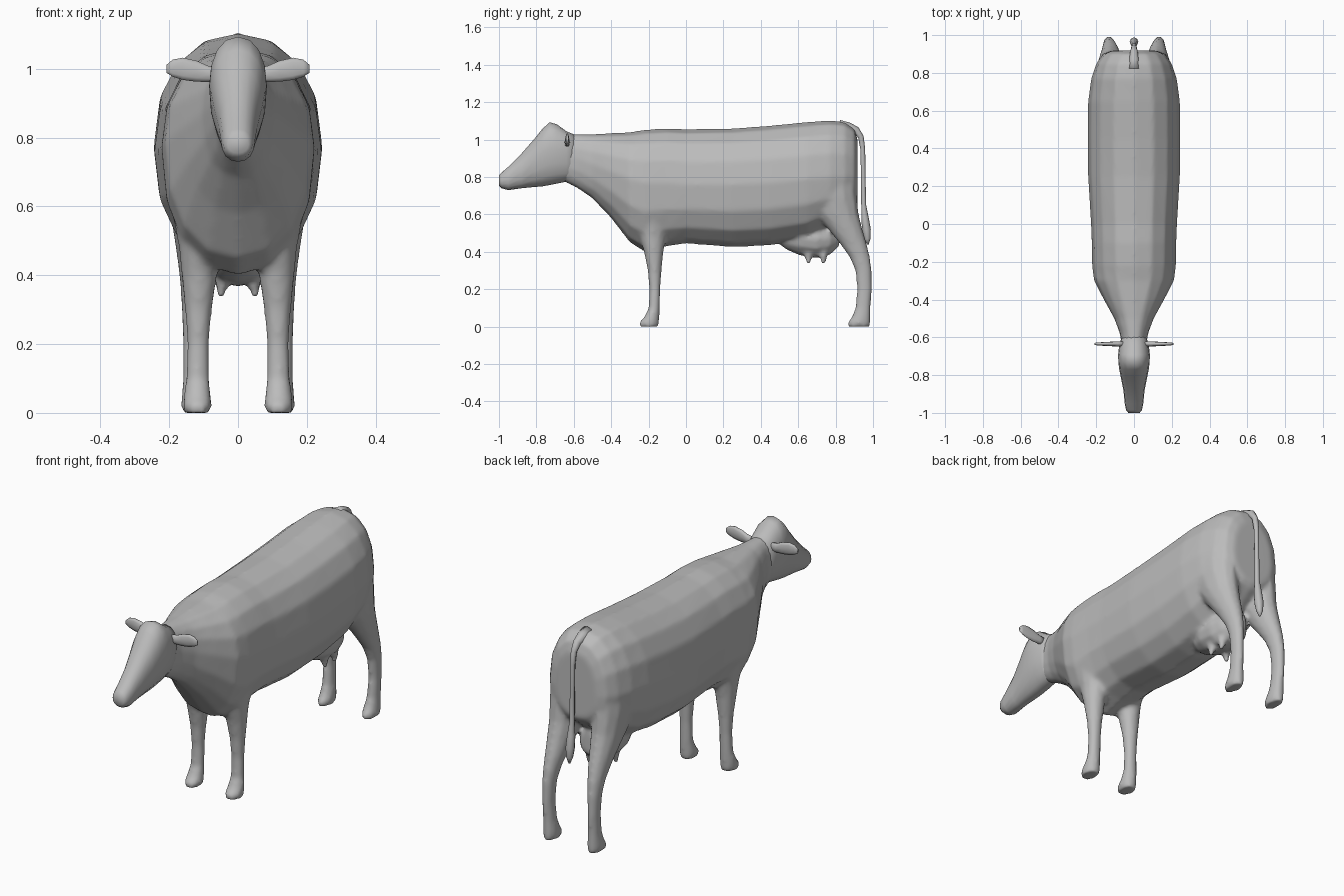
import bpy, bmesh, math
from mathutils import Vector

cube = bpy.data.objects.get("Cube")
if cube:
    bpy.data.objects.remove(cube, do_unlink=True)

hide = bpy.data.materials.new("plain grey hide")
hide.use_nodes = True
GREY = (0.5, 0.5, 0.5, 1)
hide.diffuse_color = GREY
hide.node_tree.nodes["Principled BSDF"].inputs["Base Color"].default_value = GREY


def loft(bm, rings):
    """Skin closed rings of points and cap both ends."""
    loops = [[bm.verts.new(p) for p in ring] for ring in rings]
    n = len(loops[0])
    for a, b in zip(loops, loops[1:]):
        for i in range(n):
            j = (i + 1) % n
            bm.faces.new((a[i], a[j], b[j], b[i]))
    bm.faces.new(loops[0])
    bm.faces.new(loops[-1])


def angles(n):
    return [2 * math.pi * i / n for i in range(n)]


def power(v, e):
    return math.copysign(abs(v) ** e, v)


def ring_y(y, low, high, width, mid, n=16, e=0.9):
    """Egg-shaped upright ring, widest at height mid."""
    pts = []
    for a in angles(n):
        s = power(math.sin(a), e)
        pts.append((width * power(math.cos(a), e), y,
                    mid + s * ((high - mid) if s > 0 else (mid - low))))
    return pts


def ring_z(z, y0, y1, x0, x1, side, n=12):
    """Level ring for a leg."""
    return [(side * ((x0 + x1) / 2 + (x1 - x0) / 2 * math.cos(a)),
             (y0 + y1) / 2 + (y1 - y0) / 2 * math.sin(a), z) for a in angles(n)]


def tube(bm, path, n=8):
    """Round tube through (point, radius) pairs in the x = constant plane."""
    rings = []
    for i, (p, r) in enumerate(path):
        a, b = path[max(i - 1, 0)][0], path[min(i + 1, len(path) - 1)][0]
        t = (Vector(b) - Vector(a)).normalized()
        u = Vector((1, 0, 0))
        v = t.cross(u)
        rings.append([Vector(p) + r * (u * math.cos(k) + v * math.sin(k)) for k in angles(n)])
    loft(bm, rings)


def finish(name, bm):
    bmesh.ops.recalc_face_normals(bm, faces=bm.faces)
    mesh = bpy.data.meshes.new(name)
    bm.to_mesh(mesh)
    bm.free()
    mesh.materials.append(hide)
    mesh.shade_smooth()
    obj = bpy.data.objects.new(name, mesh)
    bpy.context.collection.objects.link(obj)
    return obj


# Torso and neck: y, low, high, half width, widest height
bm = bmesh.new()
TORSO = [(-.68, .79, 1.03, .06, .92), (-.58, .74, 1.03, .075, .9),
         (-.5, .685, 1.03, .105, .87), (-.4, .58, 1.035, .16, .83),
         (-.3, .45, 1.04, .212, .79), (-.22, .4, 1.053, .222, .77),
         (-.1, .43, 1.06, .224, .77), (0, .445, 1.055, .228, .76),
         (.25, .425, 1.06, .243, .76), (.45, .435, 1.075, .245, .77),
         (.65, .47, 1.095, .243, .79), (.77, .53, 1.103, .227, .8),
         (.85, .59, 1.095, .2, .8), (.9, .63, 1.06, .165, .8), (.918, .66, 1.0, .12, .8)]
loft(bm, [ring_y(*s) for s in TORSO])

# Legs: height, back-to-front extent, inner and outer x
FRONT_LEG = [(.72, -.28, -.06, .06, .2), (.6, -.27, -.08, .05, .195),
             (.48, -.25, -.105, .05, .172), (.4, -.225, -.12, .06, .165),
             (.3, -.205, -.13, .075, .155), (.2, -.197, -.137, .084, .148),
             (.1, -.2, -.14, .083, .152), (.05, -.225, -.142, .078, .158),
             (.025, -.25, -.143, .075, .16), (0, -.25, -.145, .08, .158)]
HIND_LEG = [(.85, .6, .9, .04, .215), (.7, .63, .915, .035, .212),
            (.6, .69, .925, .045, .2), (.52, .76, .945, .06, .188),
            (.44, .825, .968, .075, .176), (.37, .875, .985, .09, .168),
            (.3, .905, .993, .1, .164), (.2, .915, .994, .105, .16),
            (.1, .905, .988, .1, .16), (.05, .885, .987, .094, .164),
            (.025, .865, .987, .092, .166), (0, .865, .985, .096, .163)]
for side in (1, -1):
    for leg in (FRONT_LEG, HIND_LEG):
        loft(bm, [ring_z(*s, side) for s in leg])

# Udder and teats
loft(bm, [ring_y(y, .49 - d, .56, w, .47, 12, 1) for y, d, w in
          ((.5, .05, .03), (.54, .08, .07), (.61, .11, .1), (.7, .125, .105),
           (.77, .105, .085), (.82, .06, .04))])
for side in (1, -1):
    for y in (.655, .735):
        tube(bm, [((side * .04, y, .42), .03), ((side * .046, y, .375), .022),
                  ((side * .05, y, .335), .011)])

# Fuse the lofts into one skin
body = finish("body_legs_and_udder", bm)
fuse = body.modifiers.new("Fuse", 'REMESH')
fuse.mode = 'VOXEL'
fuse.voxel_size = 0.011
fuse.use_smooth_shade = True
relax = body.modifiers.new("Relax", 'SMOOTH')
relax.iterations = 6
relax.factor = 0.5

# Head
bm = bmesh.new()
HEAD = [(-1.0, .755, .81, .03, .78), (-.985, .74, .825, .042, .78),
        (-.95, .73, .855, .049, .79), (-.88, .74, .925, .056, .83),
        (-.81, .747, 1.005, .07, .89), (-.77, .75, 1.055, .078, .93),
        (-.73, .757, 1.093, .083, .95), (-.69, .765, 1.082, .084, .95),
        (-.64, .775, 1.045, .078, .94), (-.58, .79, 1.02, .06, .92)]
loft(bm, [ring_y(*s) for s in HEAD])
finish("head", bm)

# Ears: x, height of centre, half height, half depth
EAR = [(.05, .985, .02, .014), (.085, .985, .024, .014), (.12, .993, .032, .012),
       (.16, 1.0, .034, .01), (.19, 1.002, .026, .008), (.208, 1.0, .012, .006)]
for side, name in ((1, "left_ear"), (-1, "right_ear")):
    bm = bmesh.new()
    loft(bm, [[(side * x, -.635 + d * math.cos(a), z + h * math.sin(a)) for a in angles(10)]
              for x, z, h, d in EAR])
    finish(name, bm)

# Tail with a thicker brush at its tip
bm = bmesh.new()
TAIL = [(.82, 1.07, .035), (.87, 1.065, .027), (.91, 1.05, .02), (.935, 1.015, .015),
        (.945, .95, .013), (.948, .8, .012), (.95, .65, .013), (.957, .58, .02),
        (.965, .52, .023), (.97, .47, .017), (.972, .44, .005)]
tube(bm, [((0, y, z), r) for y, z, r in TAIL])
finish("tail", bm)
